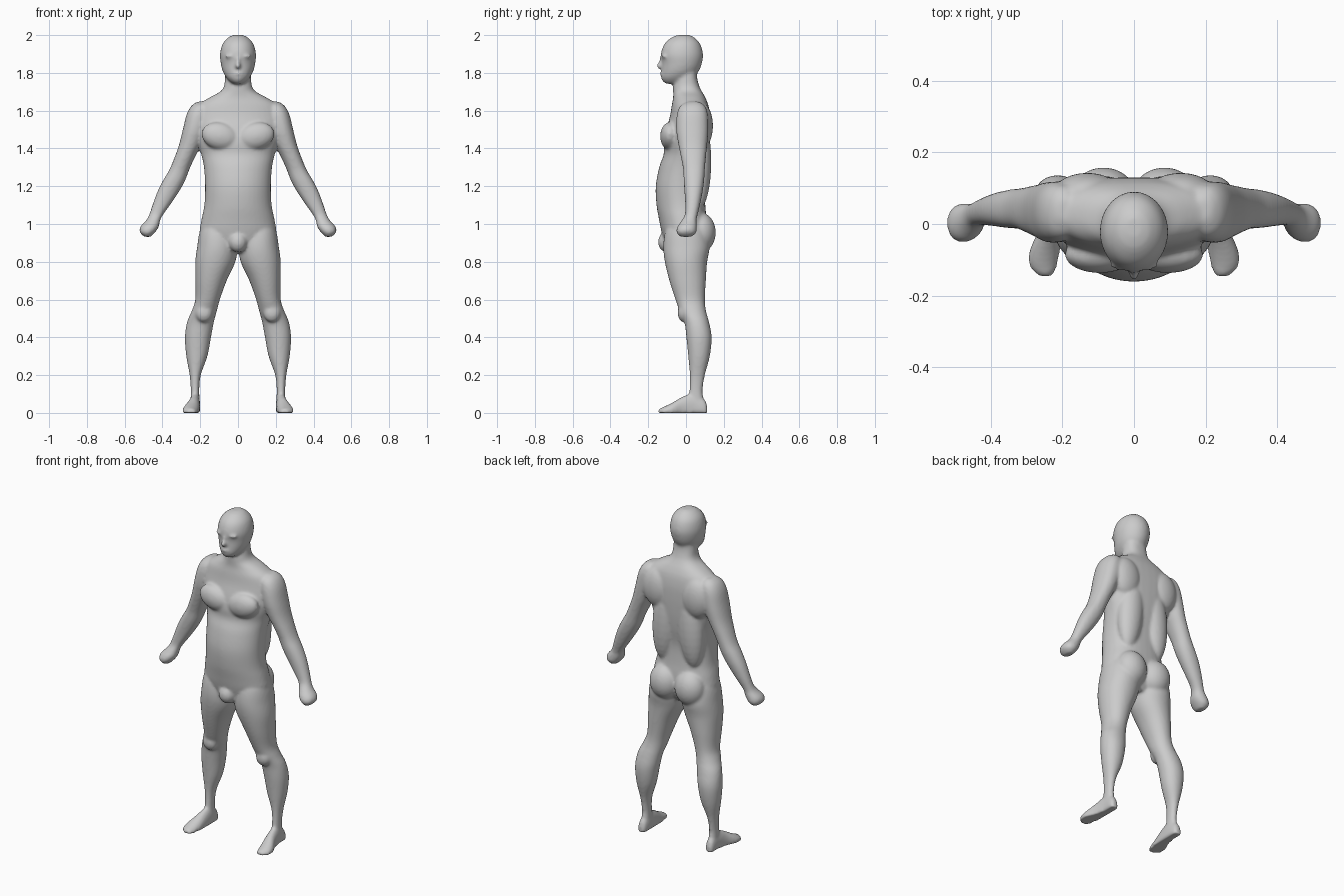
import bpy, bmesh, math
from mathutils import Matrix, Vector

bm = bmesh.new()
STEPS, SIDES = 4, 40


def smooth_rows(rows):
    """Catmull-Rom interpolation between cross-sections."""
    out = []
    for i in range(len(rows) - 1):
        p0, p1, p2, p3 = (rows[max(0, min(len(rows) - 1, i + k))] for k in (-1, 0, 1, 2))
        for s in range(STEPS):
            t = s / STEPS
            out.append([0.5 * (2 * b + (c - a) * t + (2 * a - 5 * b + 4 * c - d) * t * t
                               + (3 * b - a - 3 * c + d) * t ** 3)
                        for a, b, c, d in zip(p0, p1, p2, p3)])
    out.append(rows[-1])
    return out


def loft(rows, axis="z", side=1, front=2.0, back=2.0):
    """Skin rows of (level, x0, x1, v0, v1); v is y for axis z, z for axis y."""
    rings = []
    for lv, x0, x1, v0, v1 in smooth_rows(rows):
        ring = []
        for k in range(SIDES):
            a = 2 * math.pi * k / SIDES
            c, s = math.cos(a), math.sin(a)
            e = 2 / (front if s < 0 else back)
            x = (x0 + x1) / 2 + (x1 - x0) / 2 * math.copysign(abs(c) ** e, c)
            v = (v0 + v1) / 2 + (v1 - v0) / 2 * math.copysign(abs(s) ** e, s)
            co = (x * side, v, lv) if axis == "z" else (x * side, lv, v)
            ring.append(bm.verts.new((co[0], co[1], max(0, co[2]))))
        rings.append(ring)
    faces = [bm.faces.new(rings[0]), bm.faces.new(rings[-1])]
    for r, q in zip(rings, rings[1:]):
        for k in range(SIDES):
            j = (k + 1) % SIDES
            faces.append(bm.faces.new((r[k], r[j], q[j], q[k])))
    bmesh.ops.recalc_face_normals(bm, faces=faces)


def blob(center, radii, tilt=0):
    m = Matrix.Translation(center) @ Matrix.Rotation(tilt, 4, "Y") @ Matrix.Diagonal((*radii, 1))
    bmesh.ops.create_uvsphere(bm, u_segments=24, v_segments=16, radius=1, matrix=m)


def sym(rows):
    return [(z, -w, w, a, b) for z, w, a, b in rows]


# Torso and neck: z, half width, front y, back y
loft(sym([
    (1.84, .062, -.045, .060), (1.78, .068, -.055, .058), (1.73, .074, -.068, .070),
    (1.70, .095, -.068, .085), (1.67, .150, -.068, .102), (1.63, .210, -.075, .118),
    (1.57, .235, -.085, .128), (1.50, .230, -.105, .130), (1.43, .212, -.118, .128),
    (1.37, .195, -.118, .124), (1.30, .180, -.142, .116), (1.20, .174, -.160, .100),
    (1.10, .178, -.156, .102), (1.02, .194, -.142, .110), (.95, .200, -.128, .110),
    (.89, .150, -.110, .095), (.85, .070, -.080, .070)]), back=2.5)

# Head
loft(sym([
    (2.001, .018, -.035, .015), (1.990, .048, -.072, .040), (1.955, .081, -.113, .074),
    (1.90, .095, -.133, .090), (1.85, .091, -.128, .084), (1.81, .081, -.130, .068),
    (1.775, .062, -.132, .040), (1.75, .038, -.118, .010), (1.742, .020, -.100, -.02)]))
blob((0, -.134, 1.838), (.015, .023, .018))
blob((0, -.129, 1.858), (.010, .016, .030))
blob((0, -.124, 1.795), (.028, .014, .012))

# Groin
blob((0, -.100, .905), (.050, .048, .055))

for s in (-1, 1):
    # Muscle masses: chest, back, buttock, brow, shoulder blade
    blob((s * .095, -.085, 1.465), (.100, .052, .072), s * -.25)
    blob((s * .085, .070, 1.33), (.080, .064, .25), s * -.08)
    blob((s * .130, .085, 1.52), (.095, .058, .12))
    blob((s * .085, .078, .955), (.092, .080, .105))
    blob((s * .036, -.112, 1.888), (.032, .018, .010))

    # Arm and fist, cut level: z, inner x, outer x, front y, back y
    loft([
        (1.648, .170, .215, .010, .070), (1.625, .150, .247, -.030, .100),
        (1.58, .150, .272, -.048, .115), (1.50, .165, .292, -.052, .118),
        (1.42, .195, .312, -.040, .112), (1.36, .225, .333, -.028, .106),
        (1.29, .257, .362, -.015, .100), (1.23, .280, .397, -.012, .096),
        (1.17, .313, .427, -.008, .088), (1.10, .360, .453, -.004, .074),
        (1.05, .396, .470, -.006, .062), (1.02, .412, .486, -.022, .056),
        (.985, .420, .517, -.046, .057), (.955, .440, .519, -.050, .054),
        (.932, .462, .495, -.030, .030)], side=s, front=2.2, back=2.2)

    # Leg
    loft([
        (1.03, .050, .175, -.080, .080), (.96, .015, .203, -.110, .110),
        (.88, .004, .216, -.120, .125), (.80, .014, .226, -.112, .112),
        (.70, .060, .226, -.088, .105), (.60, .096, .226, -.056, .100),
        (.54, .112, .245, -.034, .106), (.48, .128, .270, -.008, .122),
        (.40, .143, .281, .002, .136), (.30, .162, .274, .012, .126),
        (.20, .197, .256, .020, .100), (.12, .205, .250, .018, .088),
        (.05, .202, .252, .010, .095), (.00, .205, .250, .000, .095)],
        side=s, front=2.1, back=2.1)
    blob((s * .180, -.012, .53), (.045, .032, .050))

    # Foot: y, inner x, outer x, bottom z, top z
    loft([
        (.112, .215, .245, -.01, .040), (.095, .203, .254, -.03, .075),
        (.04, .200, .256, -.03, .105), (-.02, .202, .268, -.03, .085),
        (-.07, .206, .290, -.03, .056), (-.11, .212, .296, -.03, .036),
        (-.135, .220, .280, -.02, .025), (-.147, .230, .262, -.01, .016)],
        axis="y", side=s, front=3)

# Fuse all masses into one smooth skin
mesh = bpy.data.meshes.new("human_body")
bm.to_mesh(mesh)
bm.free()
body = bpy.data.objects.new("human_body", mesh)
bpy.context.collection.objects.link(body)
fuse = body.modifiers.new("fuse", "REMESH")
fuse.mode = "VOXEL"
fuse.voxel_size = 0.008
fuse.use_smooth_shade = True
relax = body.modifiers.new("relax", "SMOOTH")
relax.factor = 0.5
relax.iterations = 7
